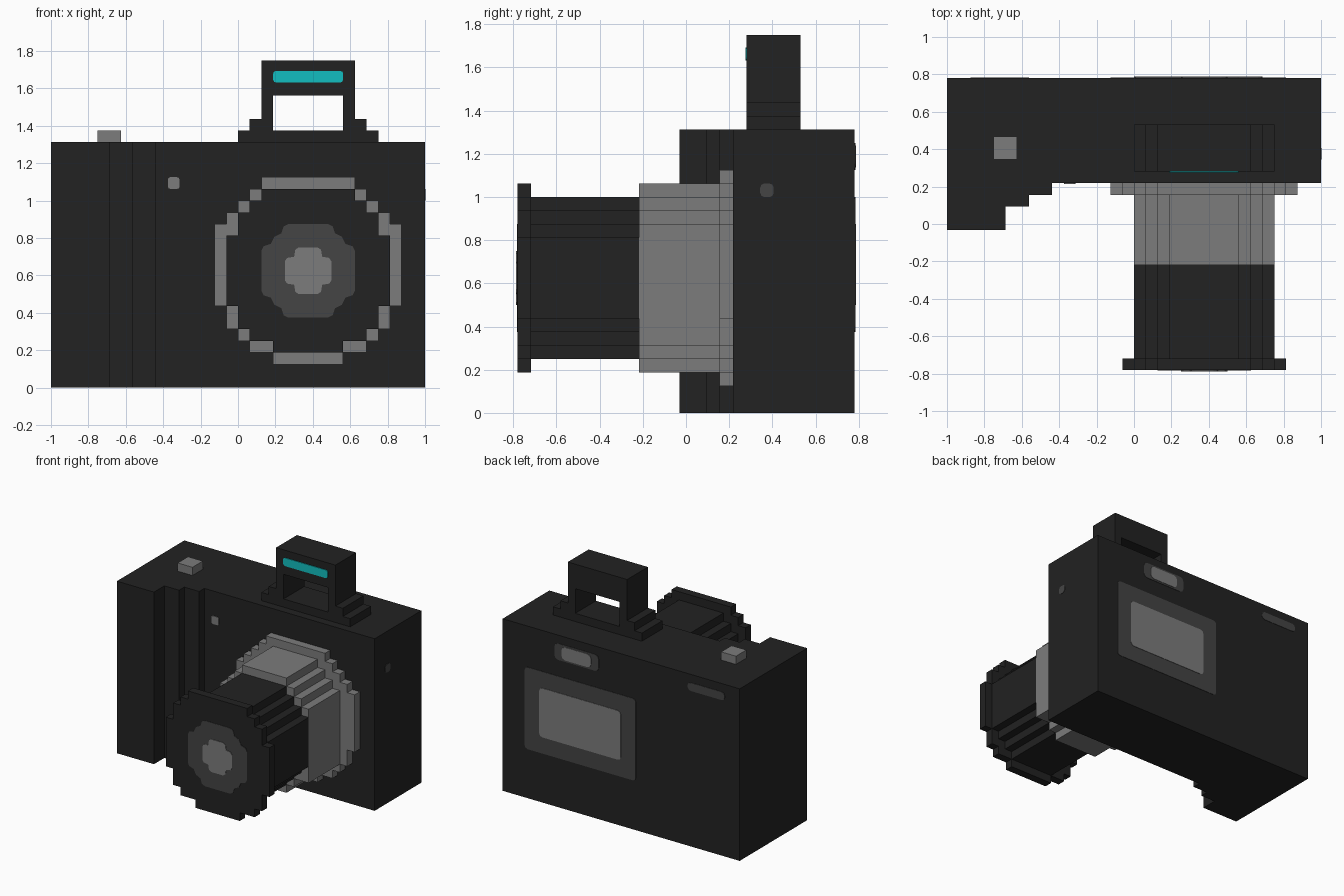
import bpy
import bmesh

V = 1 / 16                 # one block of the grid
BACK, FRONT = 12.5, 3.5    # back and front of the body, in blocks
LENS_X, LENS_Z = 6, 10     # lens centre, in blocks

cube = bpy.data.objects.get("Cube")
if cube:
    bpy.data.objects.remove(cube, do_unlink=True)


def material(name, r, g, b):
    m = bpy.data.materials.new(name)
    m.use_nodes = True
    m.diffuse_color = (r, g, b, 1)
    m.node_tree.nodes["Principled BSDF"].inputs["Base Color"].default_value = (r, g, b, 1)
    return m


BLACK = material("black", 0.016, 0.016, 0.016)
DARK = material("dark_grey", 0.058, 0.058, 0.058)
LIGHT = material("light_grey", 0.2, 0.2, 0.2)
TEAL = material("teal", 0.006, 0.515, 0.527)

# How a flat outline (u, v) at depth d sits in space for each axis
PLACE = {
    "x": lambda u, v, d: (d, u, v),
    "y": lambda u, v, d: (u, d, v),
    "z": lambda u, v, d: (u, v, d),
}


def prism(name, outline, axis, d0, d1, mat):
    """Extrude an outline, given in blocks, along an axis."""
    bm = bmesh.new()
    place = PLACE[axis]
    rings = [[bm.verts.new([c * V for c in place(u, v, d)]) for u, v in outline]
             for d in (d0, d1)]
    for ring in rings:
        bm.faces.new(ring)
    n = len(outline)
    for i in range(n):
        j = (i + 1) % n
        bm.faces.new((rings[0][i], rings[0][j], rings[1][j], rings[1][i]))
    bmesh.ops.recalc_face_normals(bm, faces=bm.faces)
    mesh = bpy.data.meshes.new(name)
    bm.to_mesh(mesh)
    bm.free()
    mesh.materials.append(mat)
    ob = bpy.data.objects.new(name, mesh)
    bpy.context.collection.objects.link(ob)
    return ob


def rect(u0, u1, v0, v1, cut=0.0):
    """Rectangle, with softened corners if cut is set."""
    if not cut:
        return [(u0, v0), (u1, v0), (u1, v1), (u0, v1)]
    k = cut * 0.3
    corners = ((u0, v0, 1, 1), (u1, v0, -1, 1), (u1, v1, -1, -1), (u0, v1, 1, -1))
    pts = []
    for i, (u, v, a, b) in enumerate(corners):
        arc = [(u, v + b * cut), (u + a * k, v + b * k), (u + a * cut, v)]
        pts += arc if i % 2 == 0 else arc[::-1]
    return pts


def stepped(rows):
    """Symmetric stepped outline from (bottom, top, half width) rows round the lens centre."""
    right = []
    for z0, z1, w in rows:
        right += [(w, z0), (w, z1)]
    pts = right + [(-w, z) for w, z in reversed(right)]
    return [(LENS_X + u, LENS_Z + v) for u, v in pts]


def rosette(quarter):
    """Outline from one quarter, turned four times round the lens centre."""
    pts = []
    for _ in range(4):
        pts += quarter
        quarter = [(-v, u) for u, v in quarter]
    return [(LENS_X + u, LENS_Z + v) for u, v in pts]


# Body with the stepped hand grip
prism("body", [(-16, BACK), (-16, -0.5), (-11, -0.5), (-11, 1.5), (-9, 1.5),
               (-9, 2.5), (-7, 2.5), (-7, FRONT), (16, FRONT), (16, BACK)],
      "z", 0, 21, BLACK)

# Lens, from the mount outwards
prism("lens_mount", stepped([(-8, -7, 3), (-7, -6, 5), (-6, -5, 6), (-5, -3, 7), (-3, 4, 8),
                             (4, 5, 7), (5, 6, 6), (6, 7, 5), (7, 8, 4)]),
      "y", 2.5, FRONT, LIGHT)
prism("outer_barrel", stepped([(-7, -6, 3), (-6, -5, 4), (-5, 4, 6),
                               (4, 5, 5), (5, 6, 4), (6, 7, 3)]),
      "y", -3.5, 2.5, LIGHT)
prism("inner_barrel", stepped([(-6, -5, 3), (-5, -4, 4), (-4, -3, 5), (-3, 3, 6),
                               (3, 4, 5), (4, 5, 4), (5, 6, 3)]),
      "y", -11.5, -3.5, BLACK)
prism("lens_rim", stepped([(-7, -6, 3), (-6, -5, 5), (-5, -3, 6), (-3, 3, 7),
                           (3, 5, 6), (5, 6, 5), (6, 7, 4)]),
      "y", -12.5, -11.5, BLACK)
prism("lens_glass", rosette([(4, 1.7), (3.8, 2.1), (3.2, 2.3), (2.9, 2.9),
                             (2.3, 3.2), (2.1, 3.8), (1.7, 4)]),
      "y", -12.54, -12.5, DARK)
prism("lens_glint", rosette([(2, 0.8), (1.8, 1.1), (1.2, 1.2), (1.1, 1.8), (0.8, 2)]),
      "y", -12.6, -12.5, LIGHT)

# Raised flash on its arch
prism("flash_base", rect(0, 12, 21, 22), "y", 4.5, 8.5, BLACK)
prism("flash_arch", [(1, 22), (3, 22), (3, 25), (9, 25), (9, 22), (11, 22),
                     (11, 23), (10, 23), (10, 28), (2, 28), (2, 23), (1, 23)],
      "y", 4.5, 8.5, BLACK)
prism("flash_lamp", rect(3, 9, 26.1, 27.1, 0.25), "y", 4.42, 4.5, TEAL)

# Shutter button, front sensor and strap stud
prism("shutter_button", rect(-12, -10, 5.5, 7.5), "z", 21, 22, LIGHT)
prism("front_sensor", rect(-6, -5, 17, 18, 0.2), "y", 3.42, FRONT, LIGHT)
prism("strap_stud", rect(5.5, 6.5, 16, 17, 0.3), "x", 16, 16.04, DARK)

# Back plates: dark surround, then the lighter pane
for name, outline, depth, mat in (
        ("screen_frame", rect(-2, 13, 6, 16, 0.4), 0.05, DARK),
        ("screen", rect(0, 11, 8, 14, 0.4), 0.1, LIGHT),
        ("viewfinder_frame", rect(3, 9, 18, 20, 0.5), 0.05, DARK),
        ("viewfinder", rect(4, 8, 18.2, 19.8, 0.5), 0.1, LIGHT),
        ("back_slot", rect(-14, -9, 19, 20, 0.4), 0.05, DARK)):
    prism(name, outline, "y", BACK, BACK + depth, mat)
